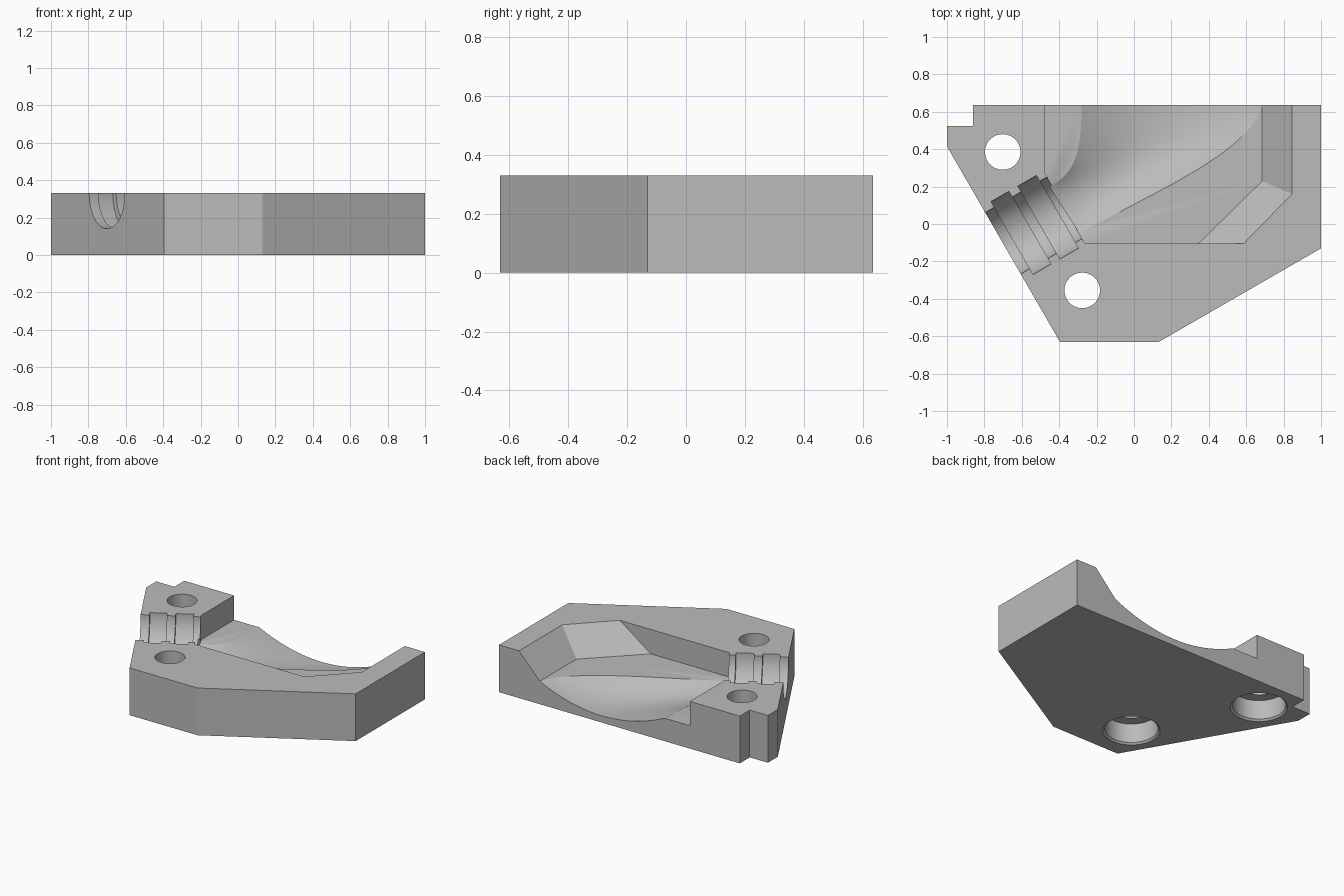
import bpy, bmesh, math
from mathutils import Vector

cube = bpy.data.objects.get("Cube")
if cube:
    bpy.data.objects.remove(cube)

HEIGHT, FLOOR, BACK = 0.33, 0.16, 0.75


def loft(name, rings):
    """Closed solid skinned through rings with equal point counts."""
    bm = bmesh.new()
    rows = [[bm.verts.new(p) for p in ring] for ring in rings]
    n = len(rows[0])
    for a, b in zip(rows, rows[1:]):
        for i in range(n):
            j = (i + 1) % n
            bm.faces.new((a[i], a[j], b[j], b[i]))
    bm.faces.new(rows[0])
    bm.faces.new(rows[-1])
    bmesh.ops.recalc_face_normals(bm, faces=bm.faces)
    mesh = bpy.data.meshes.new(name)
    bm.to_mesh(mesh)
    bm.free()
    obj = bpy.data.objects.new(name, mesh)
    bpy.context.collection.objects.link(obj)
    return obj


def flat(points, z):
    return [Vector((x, y, z)) for x, y in points]


def turned(name, origin, axis, profile, sides=64):
    """Solid of revolution; profile holds (distance, radius) pairs."""
    axis = Vector(axis).normalized()
    u = axis.orthogonal().normalized()
    v = axis.cross(u)
    angles = [2 * math.pi * (i + 0.5) / sides for i in range(sides)]
    return loft(name, [[Vector(origin) + axis * d + (u * math.cos(a) + v * math.sin(a)) * r
                        for a in angles] for d, r in profile])


def bezier(p, t):
    s = 1 - t
    w = (s**3, 3 * s * s * t, 3 * s * t * t, t**3)
    return Vector((sum(k * q[0] for k, q in zip(w, p)), sum(k * q[1] for k, q in zip(w, p))))


# Plate body
outline = [(-1, 0.525), (-0.86, 0.525), (-0.86, 0.635), (1, 0.635),
           (1, -0.13), (0.13, -0.632), (-0.395, -0.632), (-1, 0.415)]
body = loft("duct_half_body", [flat(outline, 0), flat(outline, HEIGHT)])

# Pocket with two sloping walls, open at the back
left_side = [(-0.475, BACK), (-0.475, 0.27), (-0.262, -0.105)]
low = left_side + [(0.345, -0.105), (0.685, 0.23), (0.685, BACK)]
high = left_side + [(0.585, -0.105), (0.845, 0.16), (0.845, BACK)]
pocket = loft("pocket_cutter", [flat(low, FLOOR), flat(high, HEIGHT), flat(high, 0.45)])

# Widening scoop sunk into the pocket floor
left_rail = [(-0.45, 0.20), (-0.33, 0.27), (-0.28, 0.35), (-0.28, 0.635)]
right_rail = [(-0.29, -0.05), (0.10, 0.17), (0.62, 0.38), (0.685, 0.635)]


def scoop_ring(t, shift=0.0, steps=28):
    a, b = bezier(left_rail, t), bezier(right_rail, t)
    depth = 0.03 + 0.083 * math.sin(t * math.pi / 2)
    ring = []
    for i in range(steps + 1):
        s = -math.cos(math.pi * i / steps)
        p = a.lerp(b, (s + 1) / 2)
        ring.append(Vector((p.x, p.y + shift, FLOOR - depth * (1 - s * s))))
    ring += [Vector((p.x, p.y + shift, 0.24)) for p in (b, a)]
    return ring


scoop = loft("scoop_cutter", [scoop_ring(i / 24) for i in range(25)] + [scoop_ring(1, 0.06)])

# Stepped round inlet with two seal grooves
NARROW, WIDE = 0.19, 0.225
steps = [(-0.15, NARROW), (0.05, NARROW), (0.05, WIDE), (0.16, WIDE), (0.16, NARROW),
         (0.215, NARROW), (0.215, WIDE), (0.33, WIDE), (0.33, NARROW), (0.385, NARROW)]
inlet = turned("inlet_cutter", (-0.695, -0.10, HEIGHT), (0.866, 0.5, 0), steps)

# Screw holes, counterbored and chamfered from below
bore = [(-0.05, 0.18), (0, 0.18), (0.012, 0.168), (0.145, 0.168), (0.145, 0.095), (0.45, 0.095)]
holes = [turned("screw_hole_cutter", (x, y, 0), (0, 0, 1), bore)
         for x, y in ((-0.702, 0.385), (-0.277, -0.355))]

# Cut everything and remove the cutters
bpy.context.view_layer.objects.active = body
for cutter in [pocket, scoop, inlet] + holes:
    mod = body.modifiers.new("cut", 'BOOLEAN')
    mod.operation = 'DIFFERENCE'
    mod.solver = 'EXACT'
    mod.object = cutter
    bpy.ops.object.modifier_apply(modifier=mod.name)
    bpy.data.objects.remove(cutter)

# Grey plastic finish
grey = bpy.data.materials.new("grey_plastic")
grey.use_nodes = True
colour = (0.5, 0.5, 0.5, 1)
grey.diffuse_color = colour
grey.node_tree.nodes["Principled BSDF"].inputs["Base Color"].default_value = colour
body.data.materials.clear()
body.data.materials.append(grey)

bpy.ops.object.select_all(action='DESELECT')
body.select_set(True)
bpy.ops.object.shade_smooth_by_angle(angle=math.radians(25))
